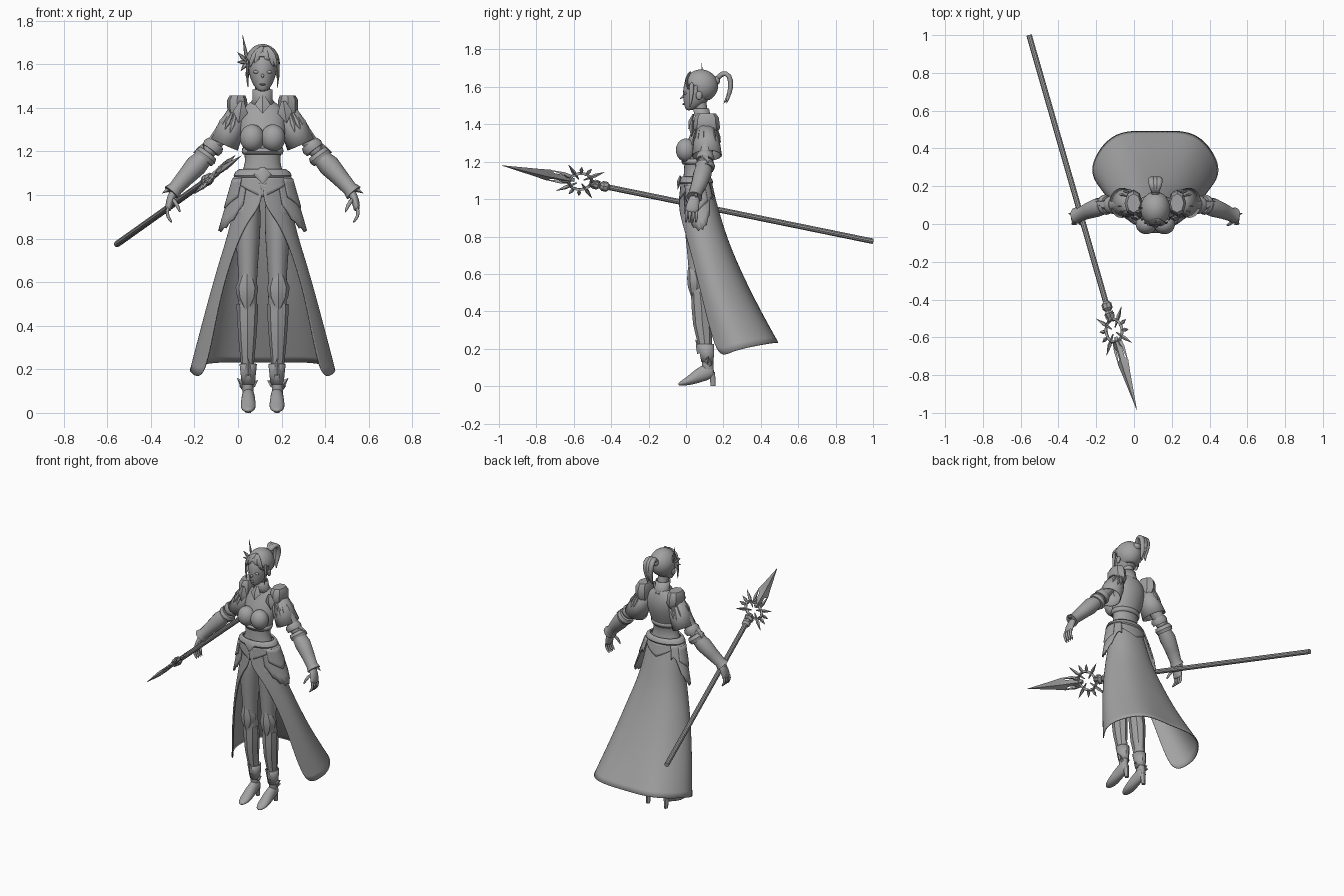
import bpy, bmesh, math
from mathutils import Vector

CX = 0.113  # the figure stands right of centre, the spear reaches left
grey = bpy.data.materials.new("plain_grey")
grey.diffuse_color = (0.36, 0.36, 0.36, 1)


def make(name, verts, faces, mirror=False, sub=0, solid=0, dx=CX):
    for s, tag in (((1, "_left"), (-1, "_right")) if mirror else ((1, ""),)):
        me = bpy.data.meshes.new(name + tag)
        me.from_pydata([(s * v[0] + dx, v[1], v[2]) for v in verts], [], faces)
        bm = bmesh.new()
        bm.from_mesh(me)
        bmesh.ops.recalc_face_normals(bm, faces=bm.faces)
        bm.to_mesh(me)
        bm.free()
        me.shade_smooth()
        if not sub:
            me.set_sharp_from_angle(angle=math.radians(35))
        me.materials.append(grey)
        ob = bpy.data.objects.new(name + tag, me)
        bpy.context.collection.objects.link(ob)
        if sub:
            ob.modifiers.new("smooth", 'SUBSURF').levels = sub
            ob.modifiers["smooth"].render_levels = sub
        if solid:
            ob.modifiers.new("thick", 'SOLIDIFY').thickness = solid


def loft(name, secs, n=14, flat=False, ref=(0, 1, 0), cap=True, **kw):
    """Skin elliptical sections (x, y, z, rx, ry) along their path."""
    P = [Vector(s[:3]) for s in secs]
    verts, faces = [], []
    for i, s in enumerate(secs):
        t = (P[min(i + 1, len(P) - 1)] - P[max(i - 1, 0)]).normalized()
        if flat:
            t = Vector((0, 0, 1))
        b = Vector(ref) - t * Vector(ref).dot(t)
        b.normalize()
        a = b.cross(t)
        for k in range(n):
            w = math.tau * k / n
            verts.append(P[i] + a * s[3] * math.cos(w) + b * s[-1] * math.sin(w))
    for i in range(len(secs) - 1):
        for k in range(n):
            j = (k + 1) % n
            faces.append((i * n + k, i * n + j, i * n + n + j, i * n + n + k))
    if cap:
        faces += [tuple(range(n)), tuple(range(len(verts) - n, len(verts)))]
    make(name, verts, faces, **kw)


def column(name, rows, x=0, **kw):
    """Stack of level rings (z, rx, y, ry)."""
    loft(name, [(x, y, z, rx, ry) for z, rx, y, ry in rows], flat=True, **kw)


def ball(name, c, r, cut=None, **kw):
    bm = bmesh.new()
    bmesh.ops.create_uvsphere(bm, u_segments=28, v_segments=18, radius=1)
    for v in bm.verts:
        v.co = Vector([c[i] + v.co[i] * r[i] for i in range(3)])
    faces = [[v.index for v in f.verts] for f in bm.faces
             if not (cut and cut(f.calc_center_median()))]
    make(name, [v.co.copy() for v in bm.verts], faces, **kw)
    bm.free()


def grid(name, rows, **kw):
    n = len(rows[0])
    faces = [(i * n + k, i * n + k + 1, i * n + n + k + 1, i * n + n + k)
             for i in range(len(rows) - 1) for k in range(n - 1)]
    make(name, [p for r in rows for p in r], faces, **kw)


def plate(name, a0, a1, top, bot, r0, r1, y0, y1, n=16, **kw):
    """Curved plate round the hips; bot(t) is the lower edge height."""
    rows = []
    for i in range(6):
        row = []
        for k in range(n + 1):
            w = math.radians(a0 + (a1 - a0) * k / n)
            z = top + (bot(k / n) - top) * i / 5
            f = (top - z) / 0.25
            row.append(((r0[0] + (r1[0] - r0[0]) * f) * math.cos(w),
                        y0 + (y1 - y0) * f + (r0[1] + (r1[1] - r0[1]) * f) * math.sin(w), z))
        rows.append(row)
    grid(name, rows, solid=0.008, **kw)


def spike(name, a, b, r, n=6, mid=0, flat=1, ref=(0, 1, 0), **kw):
    a, b = Vector(a), Vector(b)
    secs = [(*a.lerp(b, t), q, q * flat) for t, q in
            ((0, r if not mid else r * .3), (mid or .4, r if mid else r * .7), (1, .0008))]
    loft(name, secs, n=n, ref=ref, **kw)


# head, face and hair
column("head", [(1.473, .018, .015, .018), (1.5, .042, .04, .05), (1.54, .061, .06, .078),
                (1.585, .069, .066, .085), (1.63, .067, .07, .08), (1.675, .04, .075, .05)], sub=1)
spike("nose", (0, -.008, 1.553), (0, -.034, 1.535), .011, sub=1)
ball("eye", (.029, -.004, 1.565), (.014, .008, .008), mirror=True)
ball("lips", (0, -.012, 1.508), (.014, .008, .005))
ball("ear", (.07, .07, 1.555), (.008, .017, .024), mirror=True)
ball("hair_cap", (0, .08, 1.606), (.079, .092, .087),
     cut=lambda c: c.y < .06 and c.z < 1.64 - .5 * abs(c.x) or c.z < 1.535, solid=.006)
for i, x in enumerate((-.06, -.035, .02, .05, .066)):
    loft("fringe_%d" % i, [(.01, .03, 1.685, .012, .006), (x * .75, -.005, 1.645, .018, .008),
                           (x, -.002 + abs(x) * .25, 1.60 - abs(x) * .3, .004, .003)], n=8, sub=1)
loft("side_lock", [(.068, .03, 1.63, .008, .016), (.074, .03, 1.56, .007, .013),
                   (.066, .02, 1.485, .002, .003)], n=8, sub=1, mirror=True)
for i, dx in enumerate((-.017, 0, .017)):
    loft("ponytail_%d" % i, [(0, .155, 1.63, .014, .014), (dx, .195, 1.68, .019, .018),
         (dx * 1.3, .235, 1.665, .018, .02), (dx, .243, 1.6, .016, .02),
         (dx * .6, .225, 1.545, .011, .013), (dx * 1.2, .2 + abs(dx), 1.51, .002, .002)],
         n=8, ref=(1, 0, 0), sub=1)
ball("hair_tie", (0, .165, 1.635), (.024, .018, .024))
spike("hair_pin", (-.068, .085, 1.6), (-.092, .085, 1.735), .009, mid=.35, flat=.6)
for i, (x, z) in enumerate(((-.115, 1.655), (-.118, 1.61), (-.1, 1.57))):
    spike("pin_leaf_%d" % i, (-.07, .07, 1.61), (x, .06, z), .01, mid=.5)

# neck, collar and torso
column("neck", [(1.4, .04, .095, .04), (1.44, .034, .088, .034), (1.52, .034, .075, .034)])
column("collar", [(1.415, .06, .095, .05), (1.44, .046, .09, .044), (1.485, .046, .08, .044)],
       cap=False, solid=.006)
spike("collar_pendant", (0, .04, 1.455), (0, .012, 1.375), .036, n=4, mid=.5, flat=.35)
column("torso", [(1.04, .12, .055, .075), (1.1, .1, .052, .07), (1.15, .08, .048, .06),
                 (1.2, .088, .055, .066), (1.27, .108, .07, .08), (1.34, .112, .09, .073),
                 (1.39, .105, .098, .056), (1.425, .06, .098, .045), (1.445, .036, .095, .036)], sub=1)
ball("bust", (.048, -.001, 1.262), (.056, .053, .062), mirror=True)
column("corset_rim", [(1.185, .09, .052, .07), (1.2, .096, .052, .076), (1.215, .094, .054, .073)],
       n=24, cap=False, solid=.005)

# shoulder guards, sleeves and arms
loft("shoulder_guard", [(.112, .11, 1.345, .034, .05), (.115, .11, 1.38, .047, .072),
                        (.117, .11, 1.435, .046, .066), (.115, .11, 1.457, .036, .05)],
     n=8, flat=True, mirror=True)
spike("shoulder_gem", (.095, .035, 1.43), (.11, .03, 1.33), .034, n=4, mid=.5, flat=.5, mirror=True)
for i in range(8):
    w = -1.7 + 3.4 * i / 7
    c, s = math.cos(w), math.sin(w)
    spike("shoulder_feather_%d" % i, (.125 + .03 * c, .11 + .055 * s, 1.385),
          (.155 + .055 * c, .11 + .077 * s, 1.285 + .015 * (i % 2)), .014, mid=.6, flat=.5, mirror=True)
loft("sleeve", [(.112, .105, 1.385, .045, .05), (.143, .11, 1.31, .062, .07),
                (.178, .112, 1.233, .07, .08)], n=24, cap=False, solid=.005, mirror=True)
loft("upper_arm", [(.11, .1, 1.4, .035, .04), (.175, .107, 1.3, .04, .042),
                   (.22, .105, 1.235, .036, .038), (.27, .098, 1.17, .036, .037)], sub=1, mirror=True)
for i, (x, z, r) in enumerate(((.227, 1.222, .05), (.262, 1.178, .054))):
    loft("elbow_band_%d" % i, [(x - .012, .103, z + .016, r * .85, r * .85), (x, .102, z, r, r),
         (x + .012, .1, z - .016, r * .9, r * .9)], n=16, mirror=True)
spike("elbow_point", (.262, .1, 1.215), (.318, .12, 1.195), .03, n=5, mirror=True)
loft("forearm_guard", [(.265, .097, 1.175, .04, .043), (.305, .088, 1.135, .05, .05),
     (.355, .07, 1.08, .041, .043), (.4, .05, 1.03, .034, .036), (.418, .045, 1.01, .042, .043)],
     n=12, mirror=True)
spike("cuff_point", (.4, .05, 1.045), (.462, .055, 1.008), .022, n=5, mirror=True)
loft("palm", [(.402, .05, 1.025, .02, .024), (.422, .04, .985, .02, .034),
              (.432, .032, .945, .017, .038), (.432, .03, .925, .012, .036)], n=12, sub=1, mirror=True)
for i in range(4):
    y = .003 + i * .018
    loft("finger_%d" % i, [(.433, y, .945, .009, .009), (.44, y, .915, .009, .009),
         (.43, y - .002, .89, .008, .008), (.415, y - .004, .873, .004, .004)], n=8, sub=1, mirror=True)
loft("thumb", [(.415, .02, .985, .011, .011), (.392, -.002, .955, .01, .01),
               (.378, -.008, .918, .005, .005)], n=8, sub=1, mirror=True)

# belt, waist plates and hip panels
column("belt", [(1.075, .126, .055, .083), (1.09, .133, .055, .09), (1.105, .126, .055, .085),
                (1.12, .106, .053, .078)], n=32, cap=False, solid=.01)
spike("buckle", (0, -.03, 1.125), (0, -.045, 1.05), .042, n=6, mid=.4, flat=.35)
plate("front_plate", 215, 325, 1.085, lambda t: .99 + .12 * abs(t - .5),
      (.128, .085), (.16, .11), .055, .07)
plate("back_plate", 40, 140, 1.085, lambda t: 1.0 + .12 * abs(t - .5),
      (.128, .085), (.16, .11), .055, .085)
plate("hip_panel", -58, 48, 1.085,
      lambda t: 1.0 - .17 * math.sin(math.pi * min(1, t * 1.1 + .05)) ** .7 + .014 * (int(t * 16) % 2),
      (.132, .09), (.205, .115), .06, .1, mirror=True)
plate("hip_overlay", -45, 25, 1.075, lambda t: .94 + .1 * abs(t - .5),
      (.14, .096), (.212, .122), .06, .1, mirror=True)

# long skirt, open in front and trailing behind
half = [
    [(0, -.035, 1.07), (.085, -.008, 1.08), (.125, .06, 1.08), (.08, .125, 1.08), (0, .14, 1.08)],
    [(.004, -.04, .95), (.09, -.012, .96), (.148, .07, .96), (.1, .155, .96), (0, .178, .96)],
    [(.075, -.022, .88), (.13, .01, .85), (.17, .09, .83), (.118, .19, .83), (0, .215, .83)],
    [(.15, .03, .70), (.195, .07, .68), (.216, .14, .68), (.15, .255, .67), (0, .275, .67)],
    [(.21, .085, .476), (.255, .13, .47), (.275, .21, .47), (.185, .355, .46), (0, .375, .46)],
    [(.267, .165, .145), (.33, .23, .18), (.345, .33, .21), (.22, .505, .24), (0, .487, .23)]]
grid("skirt", [r + [(-x, y, z) for x, y, z in reversed(r[:-1])] for r in half], sub=3, solid=.006)

# legs and boots
column("leg", [(1.0, .055, .06, .07), (.92, .062, .06, .075), (.8, .058, .065, .07),
               (.66, .046, .065, .055), (.57, .042, .065, .05), (.46, .046, .082, .05),
               (.35, .038, .09, .043), (.22, .028, .108, .031), (.1, .027, .118, .032),
               (.06, .025, .12, .03)], x=.068, sub=1, mirror=True)
column("knee_guard", [(.665, .006, .025, .008), (.62, .035, .045, .036), (.575, .052, .058, .052),
                      (.53, .045, .06, .05), (.47, .008, .04, .01)], x=.072, n=8, mirror=True)
column("greave", [(.5, .05, .075, .048), (.43, .047, .082, .053), (.33, .04, .088, .05),
                  (.23, .03, .1, .038), (.2, .03, .105, .036)], x=.07, n=8, mirror=True)
column("boot_cuff", [(.13, .03, .114, .034), (.17, .034, .112, .04), (.225, .04, .105, .047)],
       x=.066, n=10, cap=False, solid=.005, mirror=True)
spike("cuff_tip", (.066, .08, .18), (.066, .052, .25), .022, n=4, mirror=True)
for i, (x, y, z) in enumerate(((.118, .12, .16), (.108, .14, .125), (.022, .12, .15))):
    spike("ankle_wing_%d" % i, (.066, .11, .11), (x, y, z), .016, n=5, mid=.5, mirror=True)
loft("boot", [(.066, .15, .085, .024, .03), (.066, .12, .08, .03, .045), (.066, .07, .058, .033, .04),
              (.066, .02, .03, .037, .026), (.066, -.02, .016, .03, .015), (.066, -.042, .009, .01, .007)],
     ref=(0, 0, 1), sub=1, mirror=True)
column("heel", [(0, .012, .145, .013), (.04, .014, .142, .016), (.075, .022, .132, .024)],
       x=.066, n=10, mirror=True)

# spear: shaft, collars, spiked ring and flat blade, laid out along d and w
end, tip = Vector((-.555, .998, .775)), Vector((.015, -.985, 1.18))
d = (tip - end).normalized()
w = Vector((.65, .33, .68))
w = (w - d * w.dot(d)).normalized()
nrm = d.cross(w)
L = (tip - end).length


def on_spear(name, prof, n=10):
    loft(name, [(*(end + d * s), rx, ry) for s, rx, ry in prof], n=n, ref=w, dx=0)


on_spear("spear_shaft", [(0, .015, .015), (L - .5, .015, .015)])
on_spear("spear_collar", [(L - .61, .014, .014), (L - .595, .027, .027), (L - .57, .027, .027),
                          (L - .555, .015, .015), (L - .54, .024, .03), (L - .515, .014, .014)], 8)
on_spear("blade", [(L - .41, .01, .012), (L - .37, .012, .022), (L - .29, .012, .022),
                   (L - .27, .014, .042), (L - .2, .011, .03), (L, .001, .001)], 4)
hub = end + d * (L - .445)
ring = []
for k in range(33):
    a = math.tau * k / 32
    r = d * math.cos(a) + w * math.sin(a)
    ring.append([hub + r * q + nrm * h for q, h in
                 ((.052, 0), (.06, .011), (.07, 0), (.06, -.011), (.052, 0))])
grid("spear_ring", ring, dx=0)
for k in range(12):
    a = math.tau * (k + .5) / 12
    r = d * math.cos(a) + w * math.sin(a)
    spike("ring_spike_%d" % k, hub + r * (.02 if k % 3 == 1 else .05),
          hub + r * (.145 if k % 3 == 1 else .11), .011, n=5, mid=.55, ref=nrm, dx=0)
for s in (1, -1):
    spike("blade_barb_%d" % (s + 1), hub + d * .05 + w * s * .03, hub + d * .19 + w * s * .038,
          .01, n=4, mid=.4, ref=nrm, dx=0)
